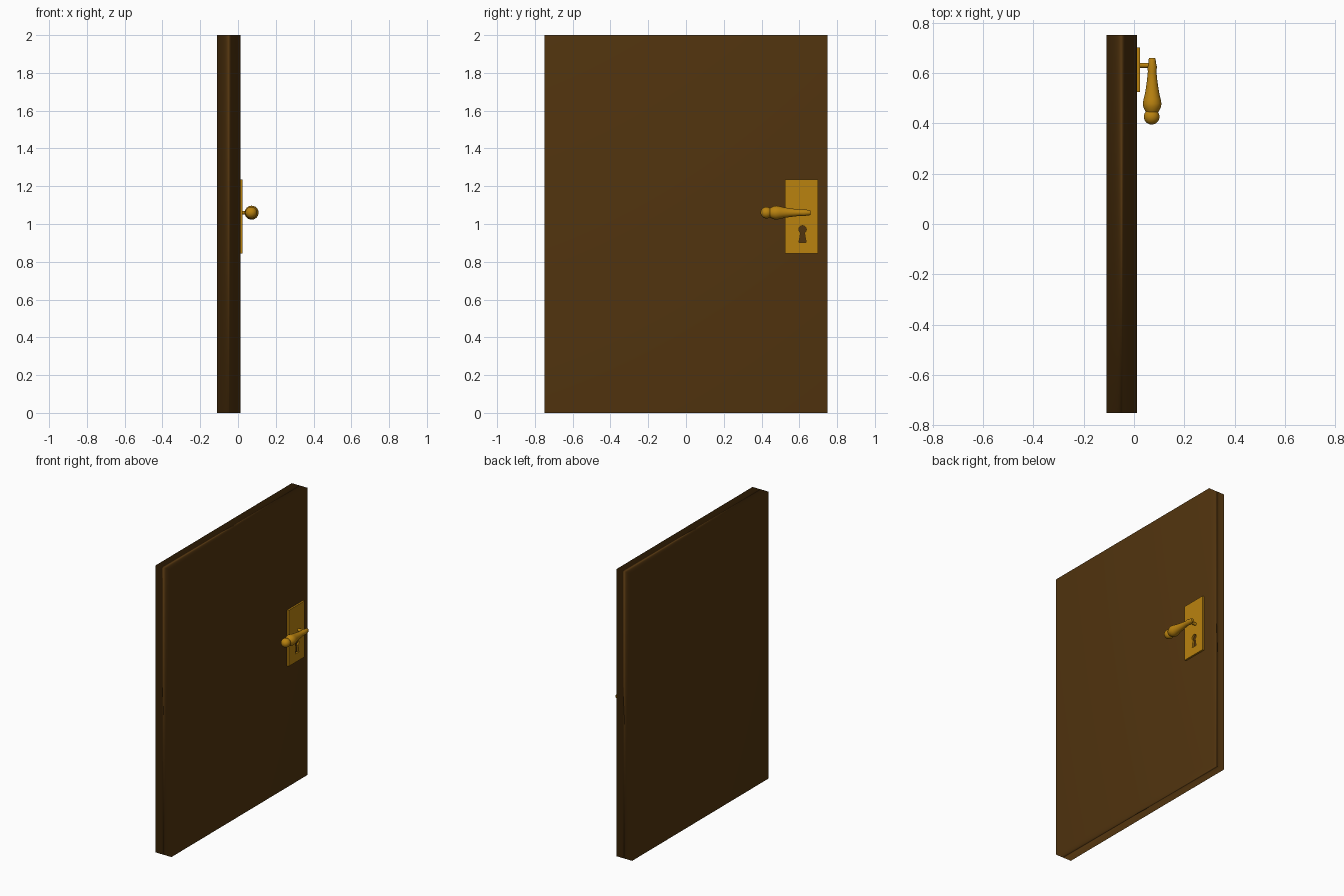
import bpy, bmesh, math
from mathutils import Matrix

if "Cube" in bpy.data.objects:
    bpy.data.objects.remove(bpy.data.objects["Cube"])


def material(name, rgb):
    m = bpy.data.materials.new(name)
    m.diffuse_color = (*rgb, 1)
    m.use_nodes = True
    m.node_tree.nodes["Principled BSDF"].inputs["Base Color"].default_value = m.diffuse_color
    return m


brown = material("dark_brown_wood", (0.083, 0.034, 0.0045))
gold = material("gold_brass", (0.49, 0.225, 0.0048))


def add_object(name, bm, mat):
    bmesh.ops.recalc_face_normals(bm, faces=bm.faces)
    mesh = bpy.data.meshes.new(name)
    bm.to_mesh(mesh)
    bm.free()
    obj = bpy.data.objects.new(name, mesh)
    bpy.context.collection.objects.link(obj)
    if mat:
        mesh.materials.append(mat)
    return obj


def box(name, lo, hi, mat):
    bm = bmesh.new()
    size = [b - a for a, b in zip(lo, hi)]
    mid = [(a + b) / 2 for a, b in zip(lo, hi)]
    bmesh.ops.create_cube(bm, size=1, matrix=Matrix.Translation(mid) @ Matrix.Diagonal((*size, 1)))
    return add_object(name, bm, mat)


def lathe(name, profile, loc, rot, mat, sides=24):
    """Turn (radius, height) points around z, then place the part."""
    bm = bmesh.new()
    rings = [[bm.verts.new((r * math.cos(2 * math.pi * i / sides), r * math.sin(2 * math.pi * i / sides), h))
              for i in range(sides)] for r, h in profile]
    for a, b in zip(rings, rings[1:]):
        for i in range(sides):
            j = (i + 1) % sides
            bm.faces.new((a[i], a[j], b[j], b[i]))
    bm.faces.new(rings[0])
    bm.faces.new(rings[-1])
    bm.transform(Matrix.Translation(loc) @ rot)
    obj = add_object(name, bm, mat)
    smooth(obj, 50)
    return obj


def smooth(obj, angle):
    bpy.ops.object.select_all(action='DESELECT')
    obj.select_set(True)
    bpy.context.view_layer.objects.active = obj
    bpy.ops.object.shade_smooth_by_angle(angle=math.radians(angle))


# Door slab, smooth shaded with normals that follow the large faces
door = box("door_slab", (-0.11, -0.75, 0), (0.012, 0.75, 2), brown)
for p in door.data.polygons:
    p.use_smooth = True
wn = door.modifiers.new("weighted_normals", 'WEIGHTED_NORMAL')
wn.mode = 'FACE_AREA'
wn.weight = 50

# Lock plate with a keyhole cut through it
plate = box("lock_plate", (0.011, 0.525, 0.845), (0.024, 0.70, 1.235), gold)
key_y, key_z, key_r = 0.617, 0.971, 0.02
outline = [(key_y + key_r * math.cos(a), key_z + key_r * math.sin(a))
           for a in (math.radians(-60 + 300 * i / 16) for i in range(17))]
outline += [(key_y - 0.019, 0.903), (key_y + 0.019, 0.903)]
bm = bmesh.new()
face = bm.faces.new([bm.verts.new((0, y, z)) for y, z in outline])
ext = bmesh.ops.extrude_face_region(bm, geom=[face])
bmesh.ops.translate(bm, vec=(0.05, 0, 0), verts=[v for v in ext["geom"] if isinstance(v, bmesh.types.BMVert)])
cutter = add_object("keyhole_cutter", bm, None)
cutter.hide_render = True
cut = plate.modifiers.new("keyhole", 'BOOLEAN')
cut.operation = 'DIFFERENCE'
cut.solver = 'EXACT'
cut.object = cutter
bpy.context.view_layer.objects.active = plate
bpy.ops.object.modifier_apply(modifier=cut.name)
bpy.data.objects.remove(cutter)

# Spindle joining the plate to the lever
along_x = Matrix.Rotation(math.radians(90), 4, 'Y')
lathe("handle_spindle", [(0.014, 0), (0.010, 0.012), (0.010, 0.045), (0.013, 0.06)],
      (0.012, 0.63, 1.06), along_x, gold)

# Turned lever, running from the spindle end towards the front
along_front = Matrix.Rotation(math.radians(90), 4, 'X')
grip = [(0.011, 0), (0.014, 0.006), (0.015, 0.018), (0.019, 0.035), (0.017, 0.055),
        (0.020, 0.085), (0.024, 0.115), (0.029, 0.145), (0.034, 0.165), (0.037, 0.182),
        (0.035, 0.195), (0.029, 0.208), (0.024, 0.216)]
lathe("handle_lever", grip, (0.072, 0.66, 1.06), along_front, gold)

# Ball at the lever tip
bm = bmesh.new()
bmesh.ops.create_uvsphere(bm, u_segments=24, v_segments=14, radius=0.031,
                          matrix=Matrix.Translation((0.07, 0.426, 1.06)) @ along_front)
ball = add_object("handle_ball", bm, gold)
smooth(ball, 60)
